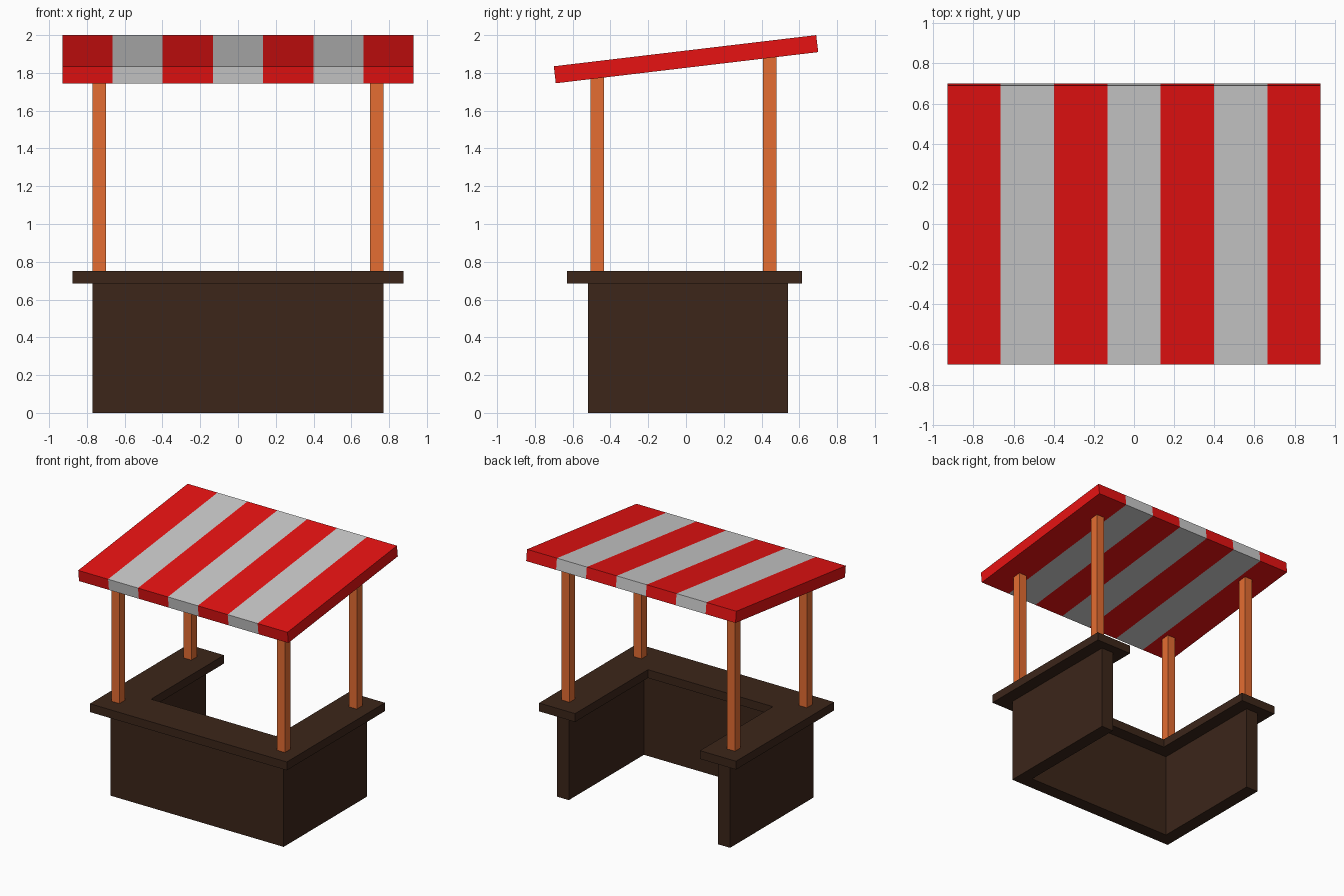
import bpy, bmesh, math
from mathutils import Matrix, Vector

if "Cube" in bpy.data.objects:
    bpy.data.objects.remove(bpy.data.objects["Cube"])


def material(name, rgb):
    m = bpy.data.materials.new(name)
    m.diffuse_color = (*rgb, 1)
    m.use_nodes = True
    m.node_tree.nodes["Principled BSDF"].inputs["Base Color"].default_value = m.diffuse_color
    return m


RED = material("red_canvas", (0.8, 0.006, 0.006))
PALE = material("pale_canvas", (0.8, 0.8, 0.8))
WOOD = material("post_wood", (0.78, 0.153, 0.032))
DARK = material("dark_wood", (0.045, 0.019, 0.010))


def finish(bm, name, *mats):
    bmesh.ops.recalc_face_normals(bm, faces=bm.faces[:])
    me = bpy.data.meshes.new(name)
    bm.to_mesh(me)
    bm.free()
    for m in mats:
        me.materials.append(m)
    ob = bpy.data.objects.new(name, me)
    bpy.context.collection.objects.link(ob)
    return ob


def u_shape(name, hx, y0, y1, t, z0, z1):
    """U-shaped slab, open to the back, with arm width t."""
    pts = [(-hx, y0), (hx, y0), (hx, y1), (hx - t, y1),
           (hx - t, y0 + t), (t - hx, y0 + t), (t - hx, y1), (-hx, y1)]
    bm = bmesh.new()
    face = bm.faces.new([bm.verts.new((x, y, z0)) for x, y in pts])
    res = bmesh.ops.extrude_face_region(bm, geom=[face], use_keep_orig=True)
    top = [g for g in res["geom"] if isinstance(g, bmesh.types.BMVert)]
    bmesh.ops.translate(bm, verts=top, vec=(0, 0, z1 - z0))
    return finish(bm, name, DARK)


def box(name, center, size, mat):
    bm = bmesh.new()
    bmesh.ops.create_cube(bm, size=1, matrix=Matrix.Translation(center) @ Matrix.Diagonal((*size, 1)))
    return finish(bm, name, mat)


# Counter walls and overhanging counter top
u_shape("counter_walls", 0.77, -0.52, 0.54, 0.107, 0, 0.685)
u_shape("counter_top", 0.875, -0.63, 0.615, 0.32, 0.685, 0.752)

# Sloped roof dimensions
SLOPE = math.radians(6.77)
ROOF_Z, HALF_X, LENGTH, THICK = 1.8725, 0.93, 1.399, 0.0905

# Four posts running up into the roof
for yname, y in (("front", -0.47), ("back", 0.443)):
    for xname, x in (("left", -0.735), ("right", 0.735)):
        top = ROOF_Z + y * math.tan(SLOPE)
        box(f"{yname}_{xname}_post", (x, y, (0.75 + top) / 2), (0.07, 0.07, top - 0.75), WOOD)

# Striped roof: one slab cut into seven bands
N = 7
band = 2 * HALF_X / N
bm = bmesh.new()
bmesh.ops.create_cube(bm, size=1, matrix=Matrix.Diagonal((2 * HALF_X, LENGTH, THICK, 1)))
for i in range(1, N):
    bmesh.ops.bisect_plane(bm, geom=bm.verts[:] + bm.edges[:] + bm.faces[:],
                           plane_co=Vector((-HALF_X + i * band, 0, 0)), plane_no=Vector((1, 0, 0)))
for f in bm.faces:
    i = int((f.calc_center_median().x + HALF_X) / band)
    f.material_index = 0 if i >= N else i % 2
bm.transform(Matrix.Translation((0, 0, ROOF_Z)) @ Matrix.Rotation(SLOPE, 4, 'X'))
finish(bm, "striped_roof", RED, PALE)
